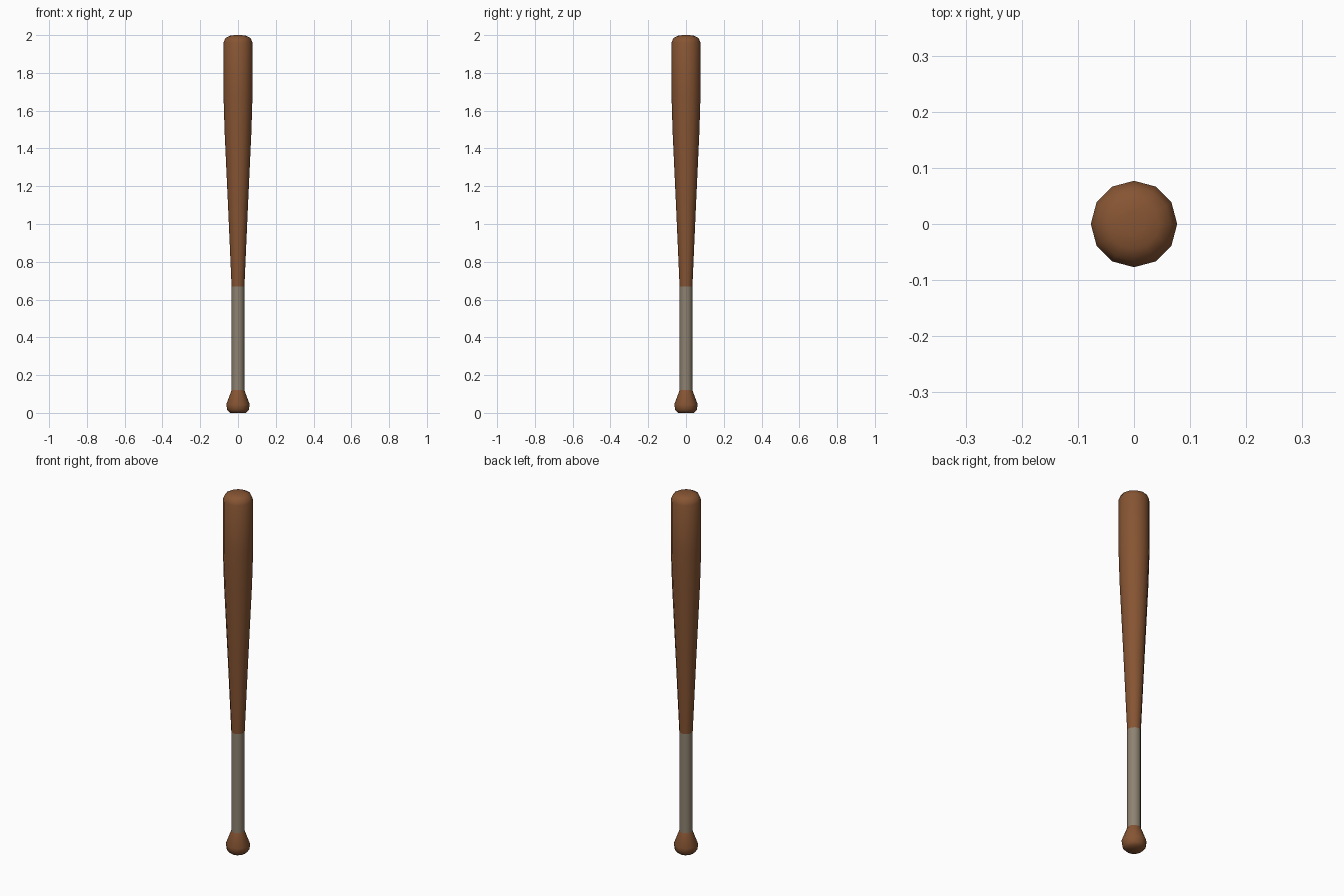
import bpy, bmesh, math

if "Cube" in bpy.data.objects:
    bpy.data.objects.remove(bpy.data.objects["Cube"])

SIDES = 12

def material(name, rgb):
    m = bpy.data.materials.new(name)
    m.diffuse_color = (*rgb, 1)
    m.use_nodes = True
    m.node_tree.nodes["Principled BSDF"].inputs["Base Color"].default_value = m.diffuse_color
    return m

wood = material("brown wood", (0.24, 0.09, 0.033))
tape = material("grey grip tape", (0.27, 0.225, 0.165))

def lathe(name, profile, mat, cap_bottom=False, cap_top=False):
    """Spin (radius, height) points around z into a 12-sided part."""
    bm = bmesh.new()
    rings = [[bm.verts.new((r * math.cos(math.tau * i / SIDES),
                            r * math.sin(math.tau * i / SIDES), z))
              for i in range(SIDES)] for r, z in profile]
    for a, b in zip(rings, rings[1:]):
        for i in range(SIDES):
            j = (i + 1) % SIDES
            bm.faces.new((a[i], a[j], b[j], b[i]))
    if cap_bottom:
        bm.faces.new(rings[0][::-1])
    if cap_top:
        bm.faces.new(rings[-1])
    me = bpy.data.meshes.new(name)
    bm.to_mesh(me)
    bm.free()
    me.materials.append(mat)
    ob = bpy.data.objects.new(name, me)
    bpy.context.collection.objects.link(ob)
    bpy.ops.object.select_all(action='DESELECT')
    ob.select_set(True)
    bpy.context.view_layer.objects.active = ob
    bpy.ops.object.shade_smooth_by_angle(angle=math.radians(50))
    return ob

# Flared knob at the foot
lathe("knob", [(0.042, 0), (0.057, 0.015), (0.062, 0.045), (0.034, 0.12)],
      wood, cap_bottom=True)

# Straight taped handle
lathe("grip", [(0.034, 0.12), (0.034, 0.67)], tape)

# Tapered barrel with a rounded end
lathe("barrel", [(0.034, 0.67), (0.052, 1.08), (0.071, 1.49), (0.077, 1.69),
                 (0.077, 1.96), (0.066, 1.985), (0.045, 1.996), (0.02, 2.0)],
      wood, cap_top=True)
